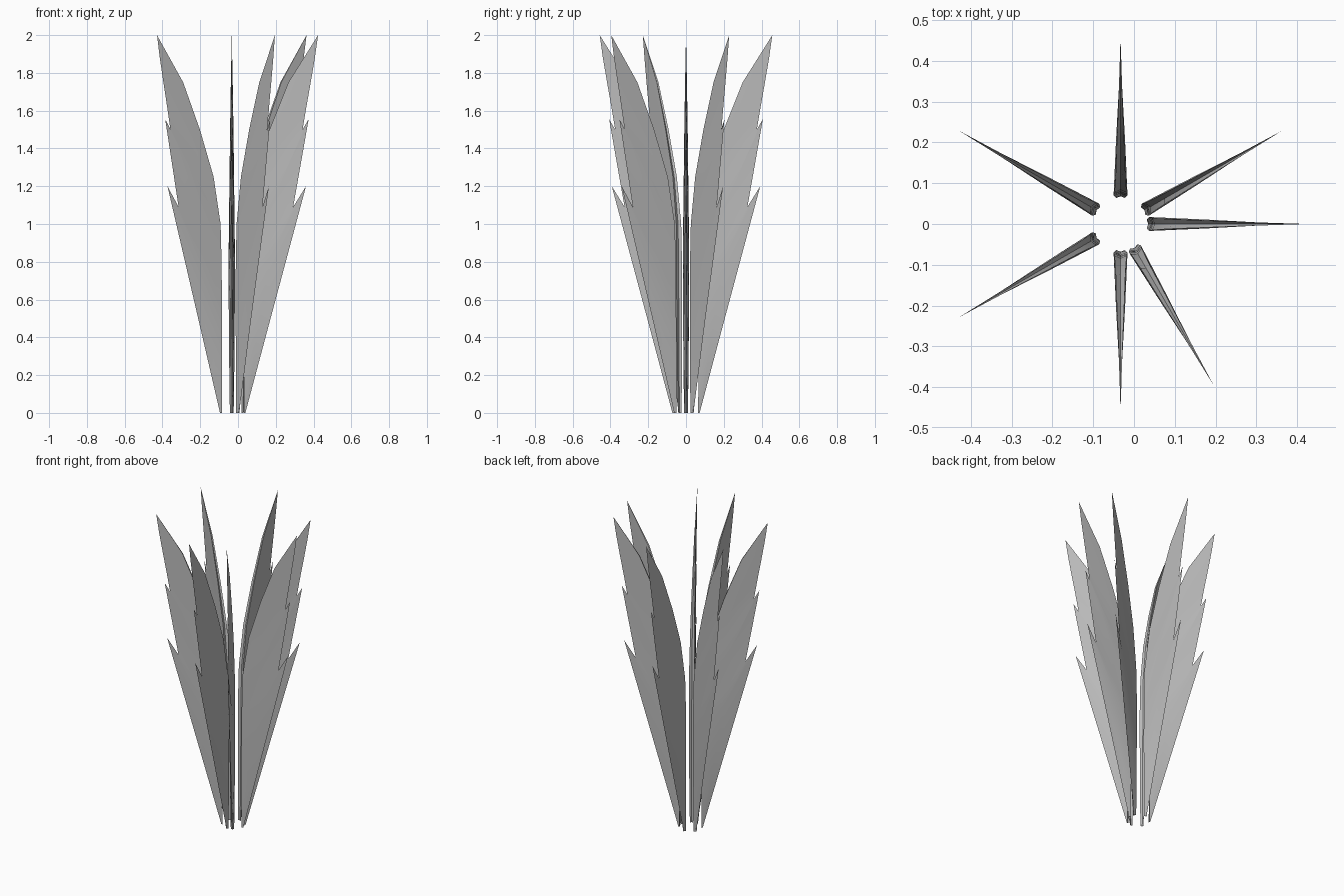
import bpy
import bmesh
from math import radians
from mathutils import Matrix

cube = bpy.data.objects.get("Cube")
if cube:
    bpy.data.objects.remove(cube)

grey = bpy.data.materials.new("leaf grey")
grey.use_nodes = True
colour = (0.5, 0.5, 0.5, 1)
grey.diffuse_color = colour
grey.node_tree.nodes["Principled BSDF"].inputs["Base Color"].default_value = colour

# Leaf outline as (radius, height): curved inner edge and toothed outer edge
INNER = [(0.064, 0), (0.066, 0.2), (0.069, 0.55), (0.071, 0.7), (0.072, 0.8), (0.077, 1.0),
         (0.118, 1.25), (0.2, 1.5), (0.3, 1.75)]
OUTER = [(0.072, 0), (0.2, 0.48), (0.393, 1.2), (0.325, 1.09), (0.407, 1.555), (0.37, 1.47),
         (0.395, 1.62), (0.418, 1.75), (0.44, 1.88)]
TIP = (0.457, 2.0)
HALF_WIDTH = [0.01, 0.013, 0.016, 0.017, 0.017, 0.015, 0.012, 0.009, 0.005]


def leaf_mesh():
    """Wedge-shaped leaf: grooved inner edge, sharp outer edge."""
    bm = bmesh.new()
    rows = []
    for (ri, zi), (ro, zo), w in zip(INNER, OUTER, HALF_WIDTH):
        groove = min(0.007, (ro - ri) * 0.5)
        rm, zm = ri + (ro - ri) * 0.4, zi + (zo - zi) * 0.4
        section = [(ri + groove, 0, zi), (ri, w, zi), (rm, w * 0.65, zm),
                   (ro, 0, zo), (rm, -w * 0.65, zm), (ri, -w, zi)]
        rows.append([bm.verts.new(p) for p in section])
    for low, high in zip(rows, rows[1:]):
        for i in range(6):
            j = (i + 1) % 6
            bm.faces.new((low[i], low[j], high[j], high[i]))
    # Close the foot and the pointed tip
    bm.faces.new(rows[0][::-1])
    tip = bm.verts.new((TIP[0], 0, TIP[1]))
    for i in range(6):
        bm.faces.new((rows[-1][i], rows[-1][(i + 1) % 6], tip))
    bmesh.ops.recalc_face_normals(bm, faces=bm.faces[:])
    mesh = bpy.data.meshes.new("leaf")
    bm.to_mesh(mesh)
    bm.free()
    mesh.materials.append(grey)
    return mesh


# Seven leaves spread around an open centre
mesh = leaf_mesh()
bpy.ops.object.select_all(action="DESELECT")
for n, angle in enumerate((0, 30, 90, 150, 210, 270, 300), 1):
    leaf = bpy.data.objects.new(f"leaf_{n}", mesh)
    bpy.context.collection.objects.link(leaf)
    leaf.matrix_world = Matrix.Translation((-0.033, 0, 0)) @ Matrix.Rotation(radians(angle), 4, "Z")
    leaf.select_set(True)
    bpy.context.view_layer.objects.active = leaf
bpy.ops.object.shade_smooth_by_angle(angle=radians(30))
